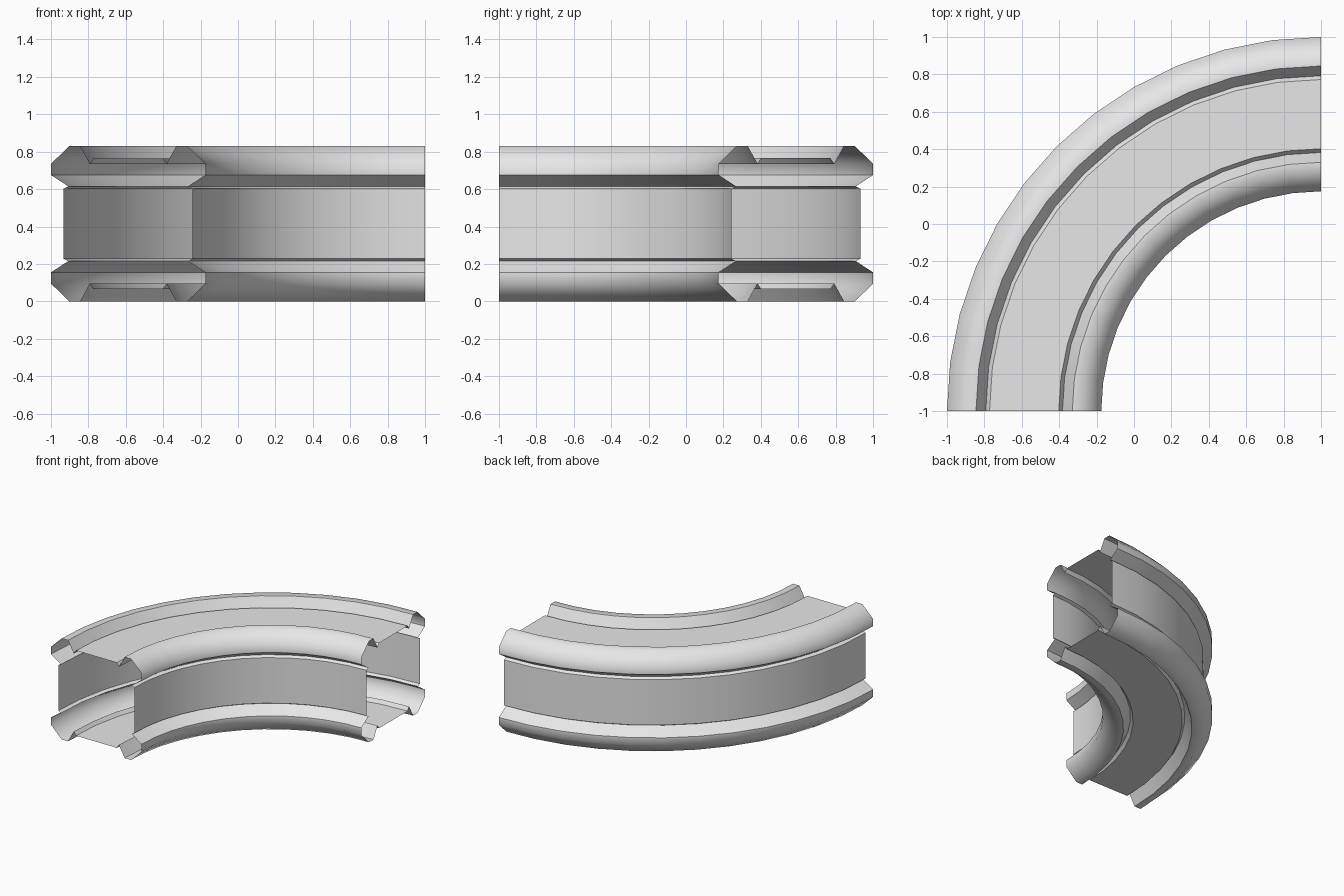
import bpy
import bmesh
import math

cube = bpy.data.objects.get("Cube")
if cube:
    bpy.data.objects.remove(cube)

SEGMENTS = 12
BEND_CENTRE = (1.0, -1.0)
MID_RADIUS = 1.5875
MID_HEIGHT = 0.415

grey = bpy.data.materials.new("plain_grey")
grey.use_nodes = True
colour = (0.8, 0.8, 0.8, 1.0)
grey.diffuse_color = colour
grey.node_tree.nodes["Principled BSDF"].inputs["Base Color"].default_value = colour

# Quarter of the duct section: panel edge, groove, flange, neck, side wall
quarter = [(0.185, 0.35), (0.205, 0.32), (0.2575, 0.415), (0.315, 0.415),
           (0.4125, 0.32), (0.4125, 0.26), (0.32, 0.2), (0.345, 0.187)]


def mirrored_section(points):
    """Closed section made by mirroring a quarter both ways."""
    right = points + [(r, -z) for r, z in reversed(points)]
    return right + [(-r, -z) for r, z in right]


def sweep_bend(name, section):
    """Open-ended quarter-turn tube with the given section."""
    bm = bmesh.new()
    rings = []
    for step in range(SEGMENTS + 1):
        angle = math.pi / 2 * (1 + step / SEGMENTS)
        ring = []
        for offset, height in section:
            radius = MID_RADIUS + offset
            ring.append(bm.verts.new((BEND_CENTRE[0] + radius * math.cos(angle),
                                      BEND_CENTRE[1] + radius * math.sin(angle),
                                      MID_HEIGHT + height)))
        rings.append(ring)
    count = len(section)
    for a, b in zip(rings, rings[1:]):
        for i in range(count):
            j = (i + 1) % count
            bm.faces.new((a[i], a[j], b[j], b[i]))
    mesh = bpy.data.meshes.new(name)
    bm.to_mesh(mesh)
    bm.free()
    obj = bpy.data.objects.new(name, mesh)
    bpy.context.collection.objects.link(obj)
    mesh.materials.append(grey)
    return obj


# Curved duct with flanged rails along its four edges
duct = sweep_bend("curved_duct", mirrored_section(quarter))
bpy.ops.object.select_all(action='DESELECT')
duct.select_set(True)
bpy.context.view_layer.objects.active = duct
bpy.ops.object.shade_smooth_by_angle(angle=math.radians(50))
